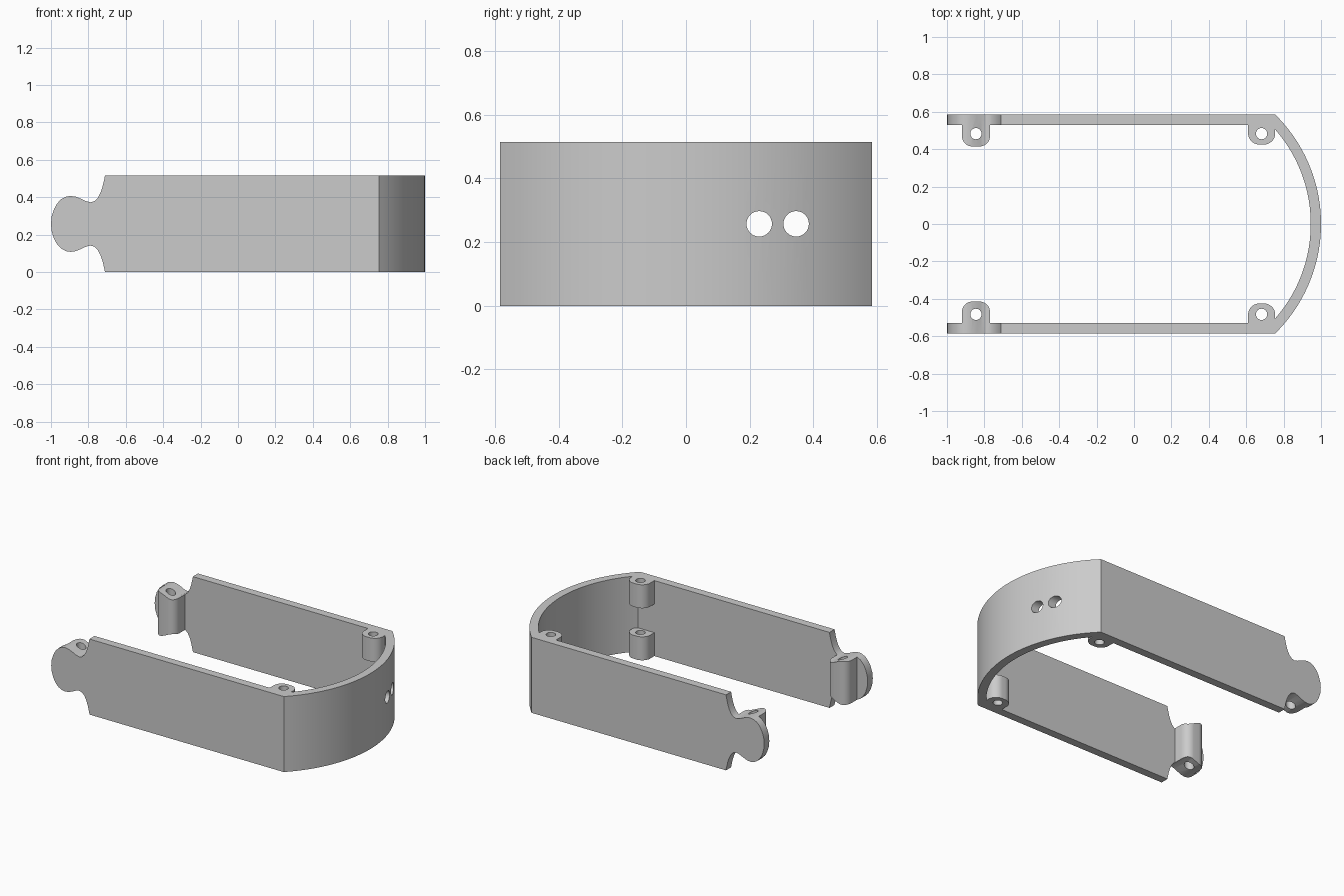
import bpy, bmesh, math

if "Cube" in bpy.data.objects:
    bpy.data.objects.remove(bpy.data.objects["Cube"])

HEIGHT, HALF_W, WALL = 0.515, 0.585, 0.055
ARC_CX, ARC_R = 0.179, 0.821          # centre and radius of the curved end
HOLE_Y = 0.483                        # screw hole offset from the middle

grey = bpy.data.materials.new("plain grey")
grey.diffuse_color = (0.6, 0.6, 0.6, 1)
grey.use_nodes = True
grey.node_tree.nodes["Principled BSDF"].inputs["Base Color"].default_value = grey.diffuse_color


def prism(name, pts, axis, lo, hi):
    """Extrude a closed 2D outline along one axis."""
    place = {'x': lambda p, h: (h, p[0], p[1]),
             'y': lambda p, h: (p[0], h, p[1]),
             'z': lambda p, h: (p[0], p[1], h)}[axis]
    bm = bmesh.new()
    a = [bm.verts.new(place(p, lo)) for p in pts]
    b = [bm.verts.new(place(p, hi)) for p in pts]
    bm.faces.new(a)
    bm.faces.new(b)
    n = len(pts)
    for i in range(n):
        j = (i + 1) % n
        bm.faces.new((a[i], a[j], b[j], b[i]))
    bmesh.ops.recalc_face_normals(bm, faces=bm.faces)
    mesh = bpy.data.meshes.new(name)
    bm.to_mesh(mesh)
    bm.free()
    mesh.materials.append(grey)
    ob = bpy.data.objects.new(name, mesh)
    bpy.context.collection.objects.link(ob)
    return ob


def arc(cx, cy, r, a0, a1, n):
    return [(cx + r * math.cos(a0 + (a1 - a0) * i / n),
             cy + r * math.sin(a0 + (a1 - a0) * i / n)) for i in range(n + 1)]


def circle(cx, cy, r, n=32):
    return arc(cx, cy, r, 0, 2 * math.pi, n)[:-1]


def boolean(target, tool, operation):
    """Apply a boolean and discard the tool."""
    tool.hide_render = True
    bpy.context.view_layer.objects.active = target
    mod = target.modifiers.new("bool", 'BOOLEAN')
    mod.operation, mod.solver, mod.object = operation, 'EXACT', tool
    bpy.ops.object.modifier_apply(modifier=mod.name)
    bpy.data.objects.remove(tool)


def boss(x0, x1, y_tip, r, y_root):
    """Rounded lug outline on the +y side, pointing to the middle."""
    return ([(x0, y_root)] + arc(x0 + r, y_tip + r, r, math.pi, 1.5 * math.pi, 10)
            + arc(x1 - r, y_tip + r, r, 1.5 * math.pi, 2 * math.pi, 10) + [(x1, y_root)])


# U-shaped wall outline with a lug near each open end
inner_y, inner_r = HALF_W - WALL, ARC_R - WALL
out_a, in_a = math.asin(HALF_W / ARC_R), math.asin(inner_y / inner_r)
end_lug = boss(-0.92, -0.77, 0.415, 0.055, inner_y)
outline = [(-1, -HALF_W)] + arc(ARC_CX, 0, ARC_R, -out_a, out_a, 48)
outline += [(-1, HALF_W), (-1, inner_y)] + end_lug
outline += arc(ARC_CX, 0, inner_r, in_a, -in_a, 48)
outline += [(x, -y) for x, y in reversed(end_lug)] + [(-1, -inner_y)]
frame = prism("frame", outline, 'z', 0, HEIGHT)

# Side silhouette: neck and rounded tab at the open ends
upper = [(-0.71, 0.53), (-0.713, 0.505), (-0.724, 0.458), (-0.735, 0.425), (-0.75, 0.397),
         (-0.768, 0.379), (-0.79, 0.373), (-0.815, 0.38), (-0.84, 0.392),
         (-0.868, 0.403), (-0.895, 0.407), (-0.92, 0.403), (-0.945, 0.39),
         (-0.967, 0.367), (-0.984, 0.336), (-0.996, 0.298)]
mid = HEIGHT / 2
lower = [(x, 2 * mid - z) for x, z in reversed(upper)]
side = prism("side_cutter", [(1.1, 0.53)] + upper + [(-1, mid)] + lower
             + [(1.1, HEIGHT - 0.53)], 'y', -1, 1)
boolean(frame, side, 'INTERSECT')

# Short lugs at the top and bottom of both curved-end corners
for s in (1, -1):
    lug = [(x, s * y) for x, y in boss(0.61, 0.755, 0.425, 0.06, 0.55)]
    for lo, hi in ((0, 0.16), (HEIGHT - 0.16, HEIGHT)):
        boolean(frame, prism("corner_lug", lug, 'z', lo, hi), 'UNION')

# Screw holes through all lugs
for x in (-0.845, 0.682):
    for s in (1, -1):
        boolean(frame, prism("screw_cutter", circle(x, s * HOLE_Y, 0.03), 'z', -0.1, 0.7),
                'DIFFERENCE')

# Two cable holes through the curved end
for y in (0.23, 0.346):
    boolean(frame, prism("cable_cutter", circle(y, mid, 0.04), 'x', 0.6, 1.2), 'DIFFERENCE')

bpy.ops.object.select_all(action='DESELECT')
frame.select_set(True)
bpy.context.view_layer.objects.active = frame
bpy.ops.object.shade_smooth_by_angle(angle=math.radians(30))
